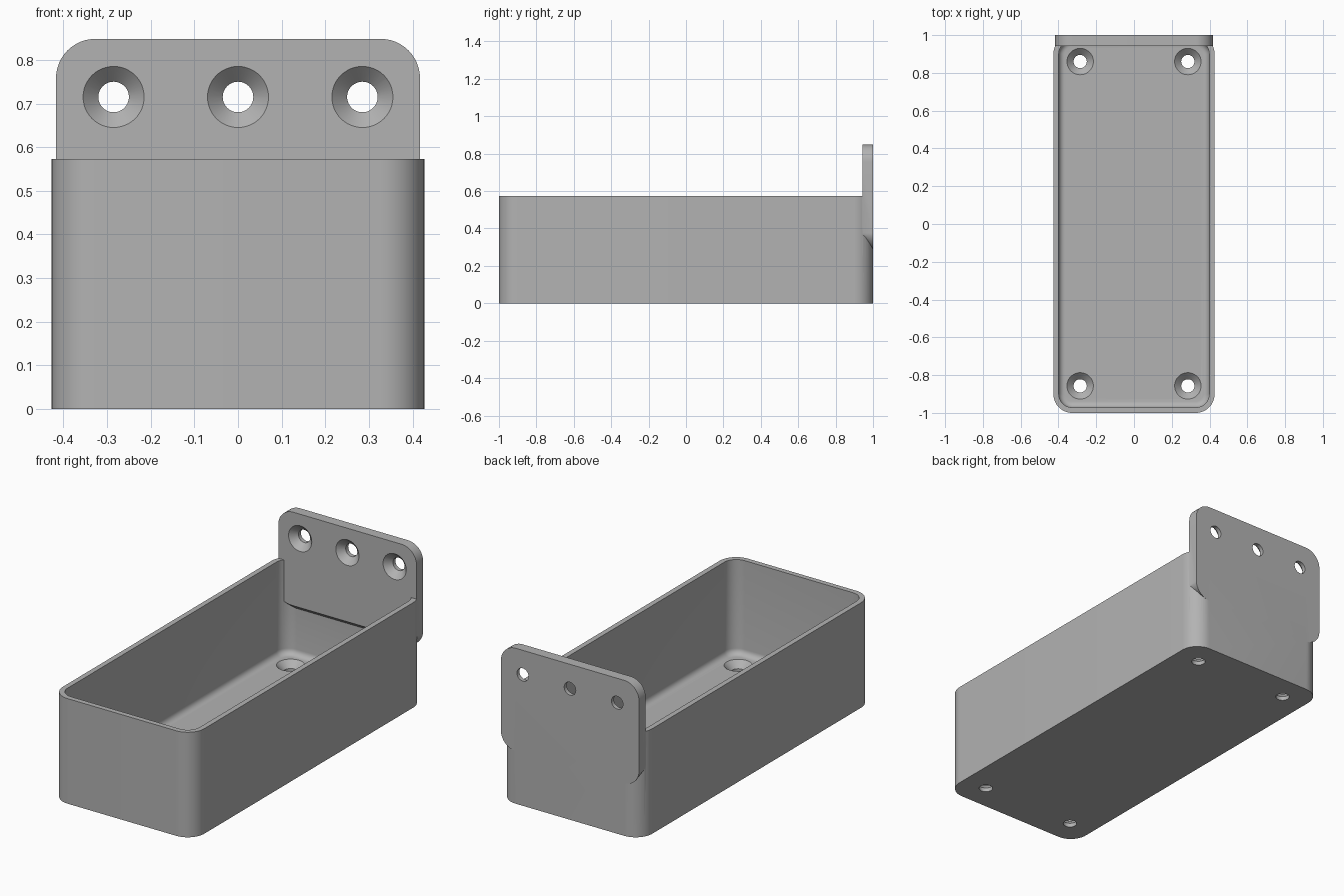
import bpy, bmesh
from math import sin, cos, pi
from mathutils import Matrix

if "Cube" in bpy.data.objects:
    bpy.data.objects.remove(bpy.data.objects["Cube"])

grey = bpy.data.materials.new("plain_grey")
grey.use_nodes = True
grey.diffuse_color = (0.45, 0.45, 0.45, 1)
grey.node_tree.nodes["Principled BSDF"].inputs["Base Color"].default_value = grey.diffuse_color

HALF_W, HEIGHT, RADIUS, WALL = 0.427, 0.573, 0.1, 0.0285
FLOOR = PLATE = 0.057
STEPS = 12


def rounded_rect(x, lo, hi, r_hi, r_lo, rx):
    """Closed 2D outline with elliptical corners: rx wide, r_lo / r_hi tall."""
    pts = []
    for k, (sx, top) in enumerate([(1, True), (-1, True), (-1, False), (1, False)]):
        r = r_hi if top else r_lo
        cy = hi - r if top else lo + r
        for i in range(STEPS + 1):
            a = (k + i / STEPS) * pi / 2
            pts.append((sx * (x - rx) + rx * cos(a), cy + r * sin(a)))
    return pts


def loft(name, rings):
    """Skin matching rings and cap both ends."""
    bm = bmesh.new()
    loops = [[bm.verts.new(p) for p in ring] for ring in rings]
    n = len(loops[0])
    for a, b in zip(loops, loops[1:]):
        for i in range(n):
            j = (i + 1) % n
            bm.faces.new((a[i], a[j], b[j], b[i]))
    bm.faces.new(loops[0])
    bm.faces.new(loops[-1])
    bmesh.ops.recalc_face_normals(bm, faces=bm.faces)
    mesh = bpy.data.meshes.new(name)
    bm.to_mesh(mesh)
    bm.free()
    mesh.materials.append(grey)
    obj = bpy.data.objects.new(name, mesh)
    bpy.context.collection.objects.link(obj)
    return obj


def combine(target, tool, operation):
    """Apply a boolean and remove the tool object."""
    mod = target.modifiers.new("combine", "BOOLEAN")
    mod.operation, mod.object, mod.solver = operation, tool, "EXACT"
    bpy.context.view_layer.objects.active = target
    bpy.ops.object.modifier_apply(modifier=mod.name)
    bpy.data.objects.remove(tool)


def box_ring(inset, z):
    r = RADIUS - inset
    return [(x, y, z) for x, y in
            rounded_rect(HALF_W - inset, inset - 1, 1 - inset, r, r, r)]


def countersink(matrix):
    """Screw hole cutter whose wide end sits at the local origin, facing +z."""
    profile = [(0.072, 0.002), (0.035, -0.035), (0.035, -0.1)]
    rings = [[matrix @ Matrix.Translation((r * cos(t), r * sin(t), z)).translation
              for t in (2 * pi * i / 48 for i in range(48))] for r, z in profile]
    cutter = loft("screw_hole_cutter", rings)
    cutter.hide_render = True
    return cutter


# Open tray: outside wall, rim, inside wall, rounded floor edge
fillet = 0.032
rings = [box_ring(0, 0), box_ring(0, HEIGHT), box_ring(WALL, HEIGHT)]
for i in range(7):
    a = i / 6 * pi / 2
    rings.append(box_ring(WALL + fillet * (1 - cos(a)), FLOOR + fillet * (1 - sin(a))))
tray = loft("tray_with_mounting_plate", rings)

# Mounting plate, its lower edge sloping up towards the inside
outline_back = rounded_rect(0.417, 0.287, 0.848, 0.09, 0.09, 0.09)
outline_front = rounded_rect(0.417, 0.338, 0.848, 0.09, 0.039, 0.09)
plate = loft("mounting_plate", [[(x, y, z) for x, z in outline]
                                for y, outline in ((1, outline_back), (1 - PLATE, outline_front))])
combine(tray, plate, "UNION")

# Screw holes in the plate and the floor
for x in (-0.285, 0, 0.285):
    place = Matrix.Translation((x, 1 - PLATE, 0.715)) @ Matrix.Rotation(pi / 2, 4, "X")
    combine(tray, countersink(place), "DIFFERENCE")
for x in (-0.285, 0.285):
    for y in (-0.857, 0.86):
        combine(tray, countersink(Matrix.Translation((x, y, FLOOR))), "DIFFERENCE")

bpy.ops.object.select_all(action="DESELECT")
tray.select_set(True)
bpy.context.view_layer.objects.active = tray
bpy.ops.object.shade_smooth_by_angle(angle=pi / 6)
